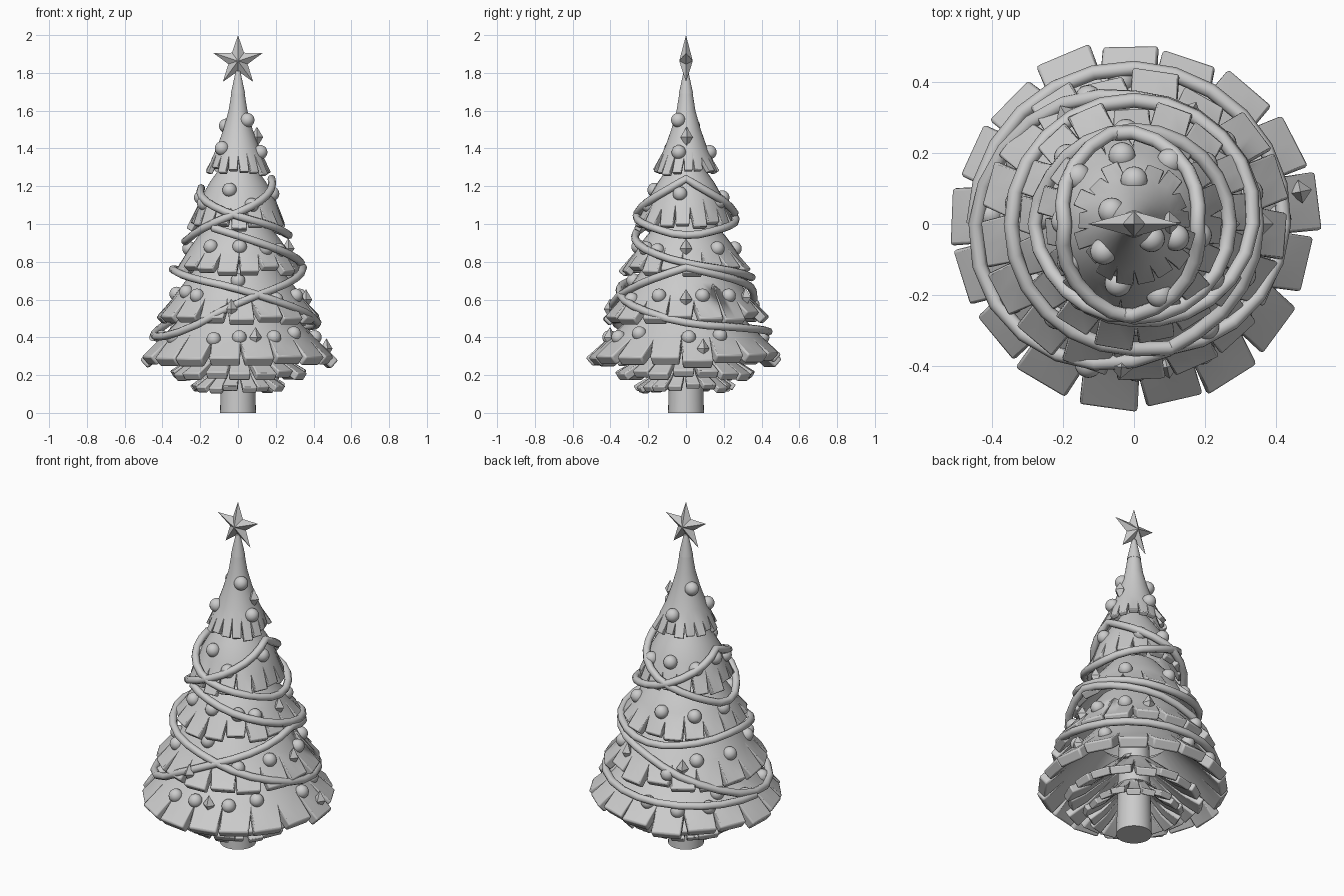
import bpy, bmesh, math, random
from mathutils import Vector

if "Cube" in bpy.data.objects:
    bpy.data.objects.remove(bpy.data.objects["Cube"])

random.seed(4)
TAU = 2 * math.pi


def interp(table, x):
    """Linear lookup in a list of (key, value)."""
    t = sorted(table)
    if x <= t[0][0]:
        return t[0][1]
    for (a, va), (b, vb) in zip(t, t[1:]):
        if x <= b:
            return va + (vb - va) * (x - a) / (b - a)
    return t[-1][1]


def finish(name, bm, angle=None):
    bmesh.ops.recalc_face_normals(bm, faces=bm.faces)
    me = bpy.data.meshes.new(name)
    bm.to_mesh(me)
    bm.free()
    ob = bpy.data.objects.new(name, me)
    bpy.context.collection.objects.link(ob)
    if angle:
        bpy.ops.object.select_all(action='DESELECT')
        ob.select_set(True)
        bpy.context.view_layer.objects.active = ob
        bpy.ops.object.shade_smooth_by_angle(angle=math.radians(angle))
    return ob


def cone(name, r1, r2, z1, z2, seg=32):
    bm = bmesh.new()
    bmesh.ops.create_cone(bm, cap_ends=True, segments=seg, radius1=r1, radius2=r2, depth=z2 - z1)
    bmesh.ops.translate(bm, verts=bm.verts, vec=(0, 0, (z1 + z2) / 2))
    return finish(name, bm, 40)


def tier(name, prof, thick, n, gap, slit, phase):
    """Thick conical skirt whose lower rows split into n separate flaps."""
    bm = bmesh.new()
    rows = len(prof)
    normals = []
    for i in range(rows):
        a, b = prof[max(i - 1, 0)], prof[min(i + 1, rows - 1)]
        d = Vector((b[0] - a[0], b[1] - a[1])).normalized()
        normals.append(Vector((d.y, -d.x)))      # points inward and down
    for k in range(n):
        ca = phase + TAU * k / n
        turn, grow = random.uniform(-.025, .025), random.uniform(-.02, .015)
        lift = random.uniform(-.012, .012)
        outer, inner = [], []
        for i, (r, z) in enumerate(prof):
            f = max(0, (i - slit) / (rows - 1 - slit))
            half = math.pi / n * (1 - gap * f)
            r2, z2 = r + grow * f, z + (lift - grow * .6) * f
            nr = normals[i] * thick
            for lst, rr, zz in ((outer, r2, z2), (inner, max(r2 + nr.x, .004), z2 + nr.y)):
                lst.append([bm.verts.new((rr * math.cos(ca + turn * f + s * half),
                                          rr * math.sin(ca + turn * f + s * half), zz)) for s in (-1, 0, 1)])
                if f > 0:       # flaps flatten towards the end
                    v = lst[-1]
                    v[1].co = v[1].co.lerp((v[0].co + v[2].co) / 2, f)
        for i in range(rows - 1):
            o, p, q, w = outer[i], outer[i + 1], inner[i], inner[i + 1]
            for s in (0, 1):
                bm.faces.new((o[s], o[s + 1], p[s + 1], p[s]))
                bm.faces.new((q[s], w[s], w[s + 1], q[s + 1]))
            if i >= slit:
                for s in (0, 2):
                    bm.faces.new((o[s], p[s], w[s], q[s]))
        for s in (0, 1):
            bm.faces.new((outer[-1][s], outer[-1][s + 1], inner[-1][s + 1], inner[-1][s]))
    bmesh.ops.remove_doubles(bm, verts=bm.verts, dist=.0005)
    ob = finish(name, bm, 35)
    bev = ob.modifiers.new("soft_edges", 'BEVEL')
    bev.width, bev.segments, bev.limit_method = thick * .16, 2, 'ANGLE'
    bev.angle_limit = math.radians(45)


# Trunk and pointed tip
cone("trunk", .095, .08, 0, .6)
cone("tree_tip", .038, .012, 1.69, 1.81)

# Branch tiers, listed from top to bottom: profile, thickness, flap gap
tiers = [
    ([(.034, 1.70), (.05, 1.60), (.078, 1.50), (.11, 1.41), (.14, 1.345), (.175, 1.28)], .025, .2),
    ([(.08, 1.32), (.15, 1.22), (.195, 1.14), (.225, 1.065), (.265, .995)], .035, .18),
    ([(.13, 1.03), (.215, .93), (.255, .875), (.29, .82), (.345, .76)], .042, .17),
    ([(.20, .80), (.285, .69), (.33, .63), (.37, .575), (.432, .515)], .05, .17),
    ([(.22, .60), (.34, .465), (.395, .41), (.44, .365), (.518, .297)], .06, .15),
    ([(.12, .42), (.22, .33), (.29, .265), (.375, .21)], .045, .16),
    ([(.09, .29), (.14, .24), (.19, .19), (.265, .14)], .035, .18),
]
for i, (prof, thick, gap) in enumerate(tiers):
    tier(f"branch_tier_{i + 1}", prof, thick, 17, gap, len(prof) - (2 if i < 5 else 3), .1 + i * 1.3)

# Ornaments: (tier, angle in degrees, height)
balls = {
    0: [(90, 1.38), (222, 1.40), (-40, 1.55), (-18, 1.38), (150, 1.52)],
    1: [(-105, 1.18), (210, 1.11), (-70, 1.10), (60, 1.12), (-10, 1.16), (100, 1.14), (140, 1.11), (178, 1.14)],
    2: [(-125, .88), (-88, .88), (-55, .87), (-35, .86), (40, .87), (95, .87), (135, .86), (175, .87)],
    3: [(-148, .64), (-130, .62), (-90, .70), (-55, .60), (-25, .62), (15, .62), (42, .62),
        (110, .57), (135, .63), (170, .63)],
    4: [(-148, .40), (-108, .39), (-89, .40), (-62, .40), (-40, .42), (2, .40), (27, .41),
        (95, .40), (119, .38), (142, .39), (152, .44), (176, .40)],
}
gems = [(0, 2, 1.46), (2, 0, .87), (3, -95, .55), (3, 0, .60), (3, 63, .61), (3, 122, .60), (4, -77, .40), (4, 11, .34)]


def spot(t, deg, z, out):
    r = interp([(b, a) for a, b in tiers[t][0]], z) + out
    return Vector((r * math.cos(math.radians(deg)), r * math.sin(math.radians(deg)), z))


bm = bmesh.new()
for t, spots in balls.items():
    for deg, z in spots:
        new = bmesh.ops.create_uvsphere(bm, u_segments=20, v_segments=12, radius=.038)
        bmesh.ops.translate(bm, verts=new["verts"], vec=spot(t, deg, z, 0))
finish("ball_ornaments", bm, 40)

bm = bmesh.new()
for t, deg, z in gems:
    c = spot(t, deg, z, .008)
    ring = [bm.verts.new(c + Vector((.033 * math.cos(a), .033 * math.sin(a), 0)))
            for a in (math.radians(deg) + TAU * k / 4 for k in range(4))]
    for h in (.055, -.055):
        tip = bm.verts.new(c + Vector((0, 0, h)))
        for k in range(4):
            bm.faces.new((ring[k], ring[(k + 1) % 4], tip))
finish("gem_ornaments", bm)

# Garland strands: tilted loops hugging the tree, given as (angle, height)
envelope = [(1.25, .175), (1.20, .19), (1.05, .262), (.93, .27), (.77, .345), (.65, .352), (.55, .40), (.45, .43), (.39, .455)]


def garland(name, keys, closed):
    cu = bpy.data.curves.new(name, 'CURVE')
    cu.dimensions, cu.bevel_depth, cu.bevel_resolution = '3D', .021, 2
    cu.use_fill_caps = True
    a0, a1 = keys[0][0], keys[-1][0]
    count = int((a1 - a0) / 15) + (0 if closed else 1)
    sp = cu.splines.new('POLY')
    sp.points.add(count - 1)
    sp.use_cyclic_u = closed
    for i, p in enumerate(sp.points):
        deg = a0 + 15 * i
        z = sum(interp(keys, deg + d) for d in (-15, 0, 15)) / 3 if 0 < i < count - 1 else interp(keys, deg)
        r, a = interp(envelope, z), math.radians(deg)
        p.co = (r * math.cos(a), r * math.sin(a), z, 1)
    sp.use_smooth = True
    ob = bpy.data.objects.new(name, cu)
    bpy.context.collection.objects.link(ob)


garland("garland_top_a", [(0, 1.24), (90, 1.06), (180, .89), (270, 1.06), (360, 1.24)], True)
garland("garland_top_b", [(180, 1.19), (270, 1.04), (360, .93), (450, 1.02), (540, 1.19)], True)
garland("garland_middle", [(240, .98), (270, .94), (360, .79), (450, .71), (540, .77),
                           (630, .66), (720, .47), (810, .43), (900, .40)], False)
garland("garland_low", [(0, .77), (90, .65), (180, .40), (225, .41), (270, .59), (360, .77)], True)

# Five-pointed faceted star
bm = bmesh.new()
rim = []
for k in range(10):
    a, r = math.pi / 2 + TAU * k / 10, (.137 if k % 2 == 0 else .054)
    rim.append(bm.verts.new((r * math.cos(a), 0, 1.863 + r * math.sin(a))))
for y in (-.036, .036):
    mid = bm.verts.new((0, y, 1.863))
    for k in range(10):
        bm.faces.new((rim[k], rim[(k + 1) % 10], mid))
finish("star", bm)
